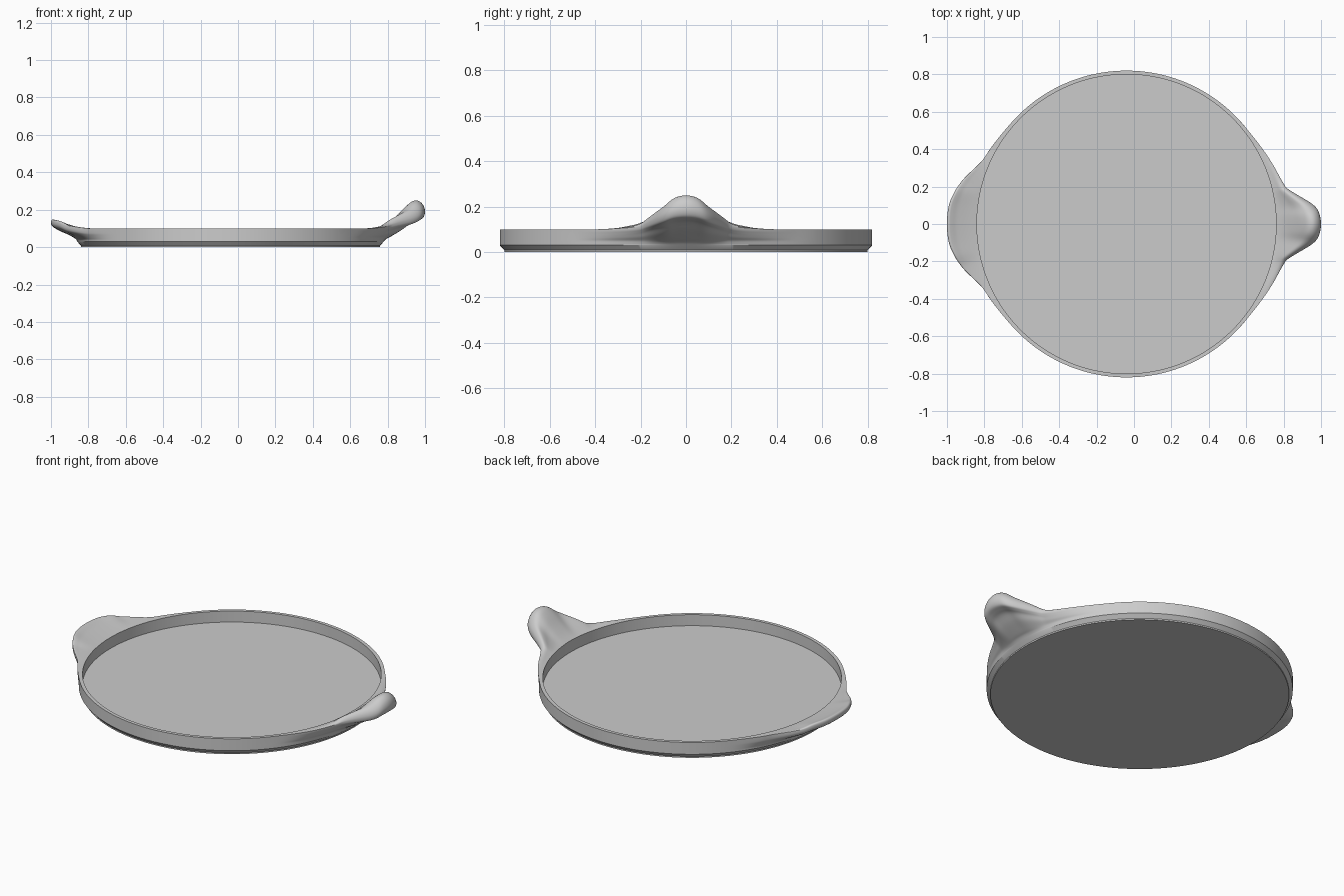
import bpy, bmesh, math

if "Cube" in bpy.data.objects:
    bpy.data.objects.remove(bpy.data.objects["Cube"])

CX, R_IN, R_OUT, FLOOR = -0.04, 0.80, 0.82, 0.035
SEG, SUB = 480, 4


def hermite(pts, x):
    """Smooth curve through (x, y) points with flat ends."""
    if x <= pts[0][0]:
        return pts[0][1]
    if x >= pts[-1][0]:
        return pts[-1][1]
    n = len(pts)

    def slope(i):
        if i == 0 or i == n - 1:
            return 0.0
        return (pts[i + 1][1] - pts[i - 1][1]) / (pts[i + 1][0] - pts[i - 1][0])
    i = max(k for k in range(n - 1) if pts[k][0] <= x)
    d = pts[i + 1][0] - pts[i][0]
    t = (x - pts[i][0]) / d
    return ((2*t**3 - 3*t*t + 1) * pts[i][1] + (t**3 - 2*t*t + t) * d * slope(i)
            + (3*t*t - 2*t**3) * pts[i + 1][1] + (t**3 - t*t) * d * slope(i + 1))


def resample(pts, smooth):
    """Subdivide a radial section (radius, height)."""
    out = []
    for k in range((len(pts) - 1) * SUB + 1):
        x = k / SUB
        if smooth:
            out.append(tuple(hermite([(i, p[a]) for i, p in enumerate(pts)], x) for a in (0, 1)))
        else:
            i = min(int(x), len(pts) - 2)
            t = x - i
            out.append(tuple(pts[i][a] * (1 - t) + pts[i + 1][a] * t for a in (0, 1)))
    return out


# Sections from the inner rim edge, over the top, round to the underside
plain = resample([(R_IN + 0.02 * i / 7, 0.10) for i in range(8)]
                 + [(R_OUT, 0.10 - 0.01 * i) for i in range(1, 8)], False)
grip_section = resample([
    (.80, .103), (.84, .128), (.89, .17), (.94, .22), (.975, .246), (1.005, .247),
    (1.03, .225), (1.04, .19), (1.03, .157), (1.0, .143), (.965, .13), (.92, .095),
    (.86, .058), (.835, .045), (.82, .03)], True)
lip_section = resample([
    (.80, .10), (.82, .105), (.85, .113), (.88, .122), (.91, .132), (.935, .143),
    (.95, .148), (.958, .142), (.96, .13), (.957, .118), (.945, .105), (.91, .085),
    (.87, .068), (.83, .045), (.82, .03)], True)

# Handle outlines: angle in degrees -> outer radius, and angle -> lift weight
grip_radius = [(0, 1.04), (2.2, 1.036), (4.5, 1.023), (6.3, .996), (8.5, .95),
               (10.8, .906), (13.2, .873), (22, .845), (35, .822), (45, .82)]
grip_lift = [(0, 1), (3, .92), (6, .66), (10.8, .34), (14, .15), (20, .05), (30, 0)]
lip_radius = [(0, .96), (6, .955), (10.5, .936), (14.6, .91), (22.9, .847),
              (29, .832), (37, .822), (45, .82)]
lip_lift = [(0, 1), (6, .95), (10.5, .8), (14.6, .42), (22.9, .05), (30, 0)]


def section(theta):
    deg = abs(math.degrees(theta))
    if deg < 90:
        full, rad, lift, reach = grip_section, grip_radius, grip_lift, 1.04
    else:
        full, rad, lift, reach = lip_section, lip_radius, lip_lift, 0.96
        deg = 180 - deg
    u = (hermite(rad, deg) - R_OUT) / (reach - R_OUT)
    w = hermite(lift, deg)
    rim = [(p[0] + (f[0] - p[0]) * u, p[1] + (f[1] - p[1]) * w) for p, f in zip(plain, full)]
    return [(R_IN, FLOOR)] + rim + [(R_IN, 0.008), (R_IN, 0.0)]


# Round tray with raised grip on the right and wide lip on the left
bm = bmesh.new()
rings = []
for i in range(SEG):
    a = 2 * math.pi * i / SEG
    pts = section(a if a <= math.pi else a - 2 * math.pi)
    rings.append([bm.verts.new((CX + r * math.cos(a), r * math.sin(a), z)) for r, z in pts])
for i in range(SEG):
    a, b = rings[i], rings[(i + 1) % SEG]
    for j in range(len(a) - 1):
        bm.faces.new((a[j], b[j], b[j + 1], a[j + 1]))
bm.faces.new([r[0] for r in rings])
bm.faces.new([r[-1] for r in rings])
bmesh.ops.recalc_face_normals(bm, faces=bm.faces)
mesh = bpy.data.meshes.new("tray")
bm.to_mesh(mesh)
bm.free()
tray = bpy.data.objects.new("tray", mesh)
bpy.context.collection.objects.link(tray)
bpy.context.view_layer.objects.active = tray
tray.select_set(True)
bpy.ops.object.shade_smooth_by_angle(angle=math.radians(35))
